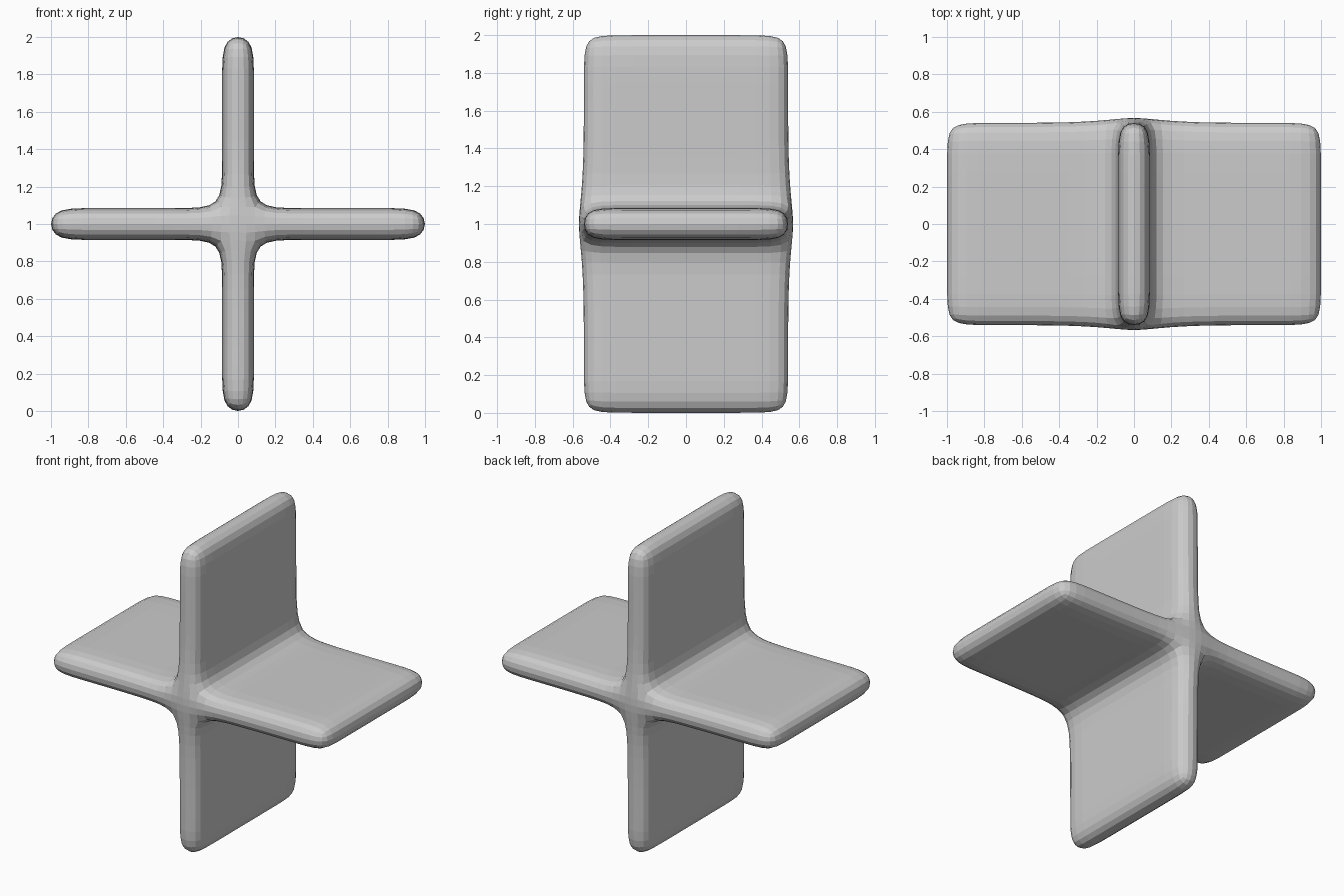
import bpy
import bmesh

cube = bpy.data.objects.get("Cube")
if cube:
    bpy.data.objects.remove(cube, do_unlink=True)

# Control cage spacing: along the arms and along the depth
half = [0.085, 0.3, 0.8, 1.008]
arm = [-v for v in reversed(half)] + half
depth = [-0.548, -0.37, 0.37, 0.548]
mid = len(half) - 1
n_arm, n_dep = len(arm) - 1, len(depth) - 1


def filled(i, j, k):
    """A cell belongs to the cross if it lies in the middle row or column."""
    inside = 0 <= i < n_arm and 0 <= k < n_arm and 0 <= j < n_dep
    return inside and (i == mid or k == mid)


# Cross-shaped cage made of the outer faces of the filled cells
bm = bmesh.new()
verts = {}


def corner(i, j, k):
    if (i, j, k) not in verts:
        y = depth[j]
        hub = i in (mid, mid + 1) and k in (mid, mid + 1)
        if hub and j in (0, n_dep):
            y *= 1.04          # slight swelling where the plates meet
        verts[i, j, k] = bm.verts.new((arm[i], y, arm[k] + 1))
    return verts[i, j, k]


for i in range(n_arm):
    for j in range(n_dep):
        for k in range(n_arm):
            if not filled(i, j, k):
                continue
            for axis in range(3):
                for side in (0, 1):
                    step = [0, 0, 0]
                    step[axis] = 2 * side - 1
                    if filled(i + step[0], j + step[1], k + step[2]):
                        continue
                    loop = []
                    for u, v in ((0, 0), (1, 0), (1, 1), (0, 1)):
                        c = [i, j, k]
                        c[axis] += side
                        c[(axis + 1) % 3] += u
                        c[(axis + 2) % 3] += v
                        loop.append(corner(*c))
                    bm.faces.new(loop)
bmesh.ops.recalc_face_normals(bm, faces=bm.faces)

mesh = bpy.data.meshes.new("crossed_plates")
bm.to_mesh(mesh)
bm.free()
plates = bpy.data.objects.new("crossed_plates", mesh)
bpy.context.collection.objects.link(plates)

# Rounded, blended surface
sub = plates.modifiers.new("rounding", 'SUBSURF')
sub.levels = sub.render_levels = 2

# Plain grey
grey = bpy.data.materials.new("plain_grey")
grey.use_nodes = True
colour = (0.6, 0.6, 0.6, 1)
grey.diffuse_color = colour
grey.node_tree.nodes["Principled BSDF"].inputs["Base Color"].default_value = colour
mesh.materials.append(grey)
